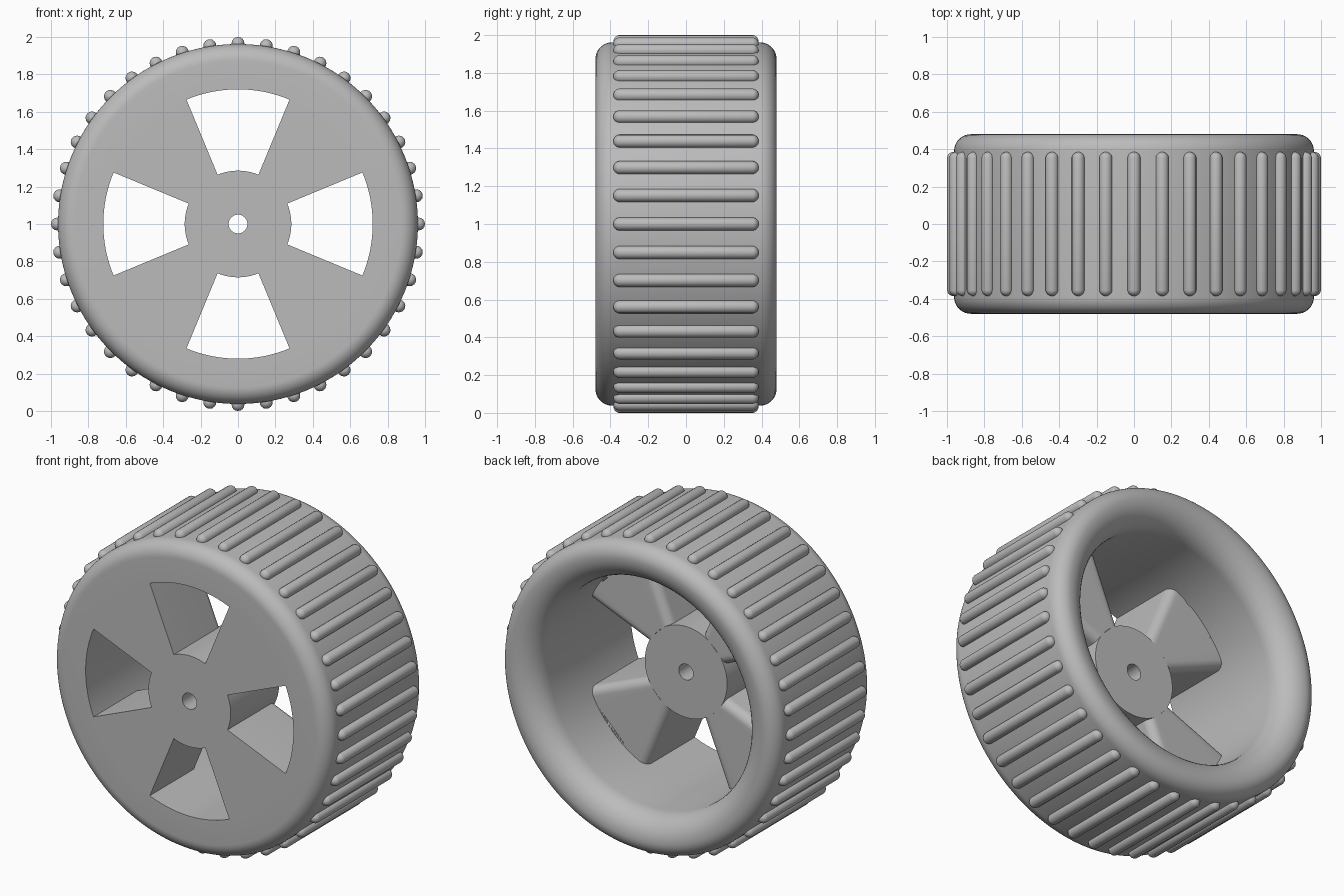
import bpy, bmesh, math
from mathutils import Matrix, Vector

cube = bpy.data.objects.get("Cube")
if cube:
    bpy.data.objects.remove(cube, do_unlink=True)

grey = bpy.data.materials.new("plain grey")
grey.use_nodes = True
grey.diffuse_color = (0.5, 0.5, 0.5, 1)
grey.node_tree.nodes["Principled BSDF"].inputs["Base Color"].default_value = (0.5, 0.5, 0.5, 1)

FRONT, BACK, MID = -0.48, 0.48, 0.0
TREAD_R, RIM_R, HUB_R, BORE_R = 0.962, 0.72, 0.285, 0.05
SEGMENTS = 160


def polar(r, angle, y):
    """Point at a radius and angle around the axle."""
    return Vector((r * math.cos(angle), y, 1 + r * math.sin(angle)))


def arc(cx, cy, radius, start, end, steps=10):
    angles = [math.radians(start + (end - start) * i / steps) for i in range(steps + 1)]
    return [(cx + radius * math.cos(a), cy + radius * math.sin(a)) for a in angles]


def finish(name, bm):
    bmesh.ops.recalc_face_normals(bm, faces=bm.faces)
    mesh = bpy.data.meshes.new(name)
    bm.to_mesh(mesh)
    bm.free()
    mesh.materials.append(grey)
    obj = bpy.data.objects.new(name, mesh)
    bpy.context.collection.objects.link(obj)
    bpy.ops.object.select_all(action='DESELECT')
    obj.select_set(True)
    bpy.context.view_layer.objects.active = obj
    bpy.ops.object.shade_smooth_by_angle(angle=math.radians(35))
    return obj


def bridge(bm, a, b):
    """Join two closed loops of vertices with quads."""
    for i in range(len(a)):
        j = (i + 1) % len(a)
        bm.faces.new((a[i], a[j], b[j], b[i]))


def lathe(name, profile):
    """Turn a closed (radius, y) profile around the axle."""
    bm = bmesh.new()
    loops = [[bm.verts.new(polar(r, math.tau * s / SEGMENTS, y)) for r, y in profile]
             for s in range(SEGMENTS)]
    for s in range(SEGMENTS):
        bridge(bm, loops[s], loops[(s + 1) % SEGMENTS])
    return finish(name, bm)


# Tyre ring: rounded shoulders, wide rounded lip into the open back
f = 0.09
lip = TREAD_R - f - RIM_R
lathe("tyre_ring",
      [(RIM_R, FRONT)]
      + arc(TREAD_R - f, FRONT + f, f, -90, 0)
      + arc(TREAD_R - f, BACK - f, f, 0, 90)
      + arc(RIM_R + lip, BACK - lip, lip, 90, 180)[1:]
      + [(RIM_R, MID)])

# Hub with axle bore
lathe("hub", [(BORE_R, FRONT), (HUB_R, FRONT), (HUB_R, MID), (BORE_R, MID)])


# Wedge spokes with rounded rear edges
def spoke(name, centre, fillet=0.055):
    bm = bmesh.new()
    half = math.pi / 8
    loops = []
    for r in (HUB_R - 0.002, RIM_R + 0.002):
        side = [(half - math.asin((fillet - px) / r), py)
                for px, py in arc(0, MID - fillet, fillet, 0, 90, 8)]
        inner = side[-1][0]
        rear = [(inner * (1 - i / 5), MID) for i in range(1, 10)]
        mirrored = [(-a, y) for a, y in reversed(side)]
        front = [(half * (i / 5 - 1), FRONT) for i in range(11)]
        loops.append([bm.verts.new(polar(r, centre + a, y))
                      for a, y in side + rear + mirrored + front])
    bridge(bm, *loops)
    for loop in loops:
        bm.faces.new(loop)
    finish(name, bm)


for k in range(4):
    spoke(f"spoke_{k + 1}", math.pi / 4 + k * math.pi / 2)

# Round-ended tread ribs around the ring
RIBS, RIB_R, RIB_END = 40, 0.035, 0.385
bm = bmesh.new()
for k in range(RIBS):
    made = bmesh.ops.create_uvsphere(bm, u_segments=16, v_segments=11, radius=RIB_R)["verts"]
    for v in made:
        v.co.z += math.copysign(RIB_END - RIB_R, v.co.z)
    turn = Matrix.Rotation(math.pi / 2, 4, 'X')
    place = Matrix.Translation(polar(1 - RIB_R, math.tau * k / RIBS, 0))
    bmesh.ops.transform(bm, matrix=place @ turn, verts=made)
finish("tread_ribs", bm)
